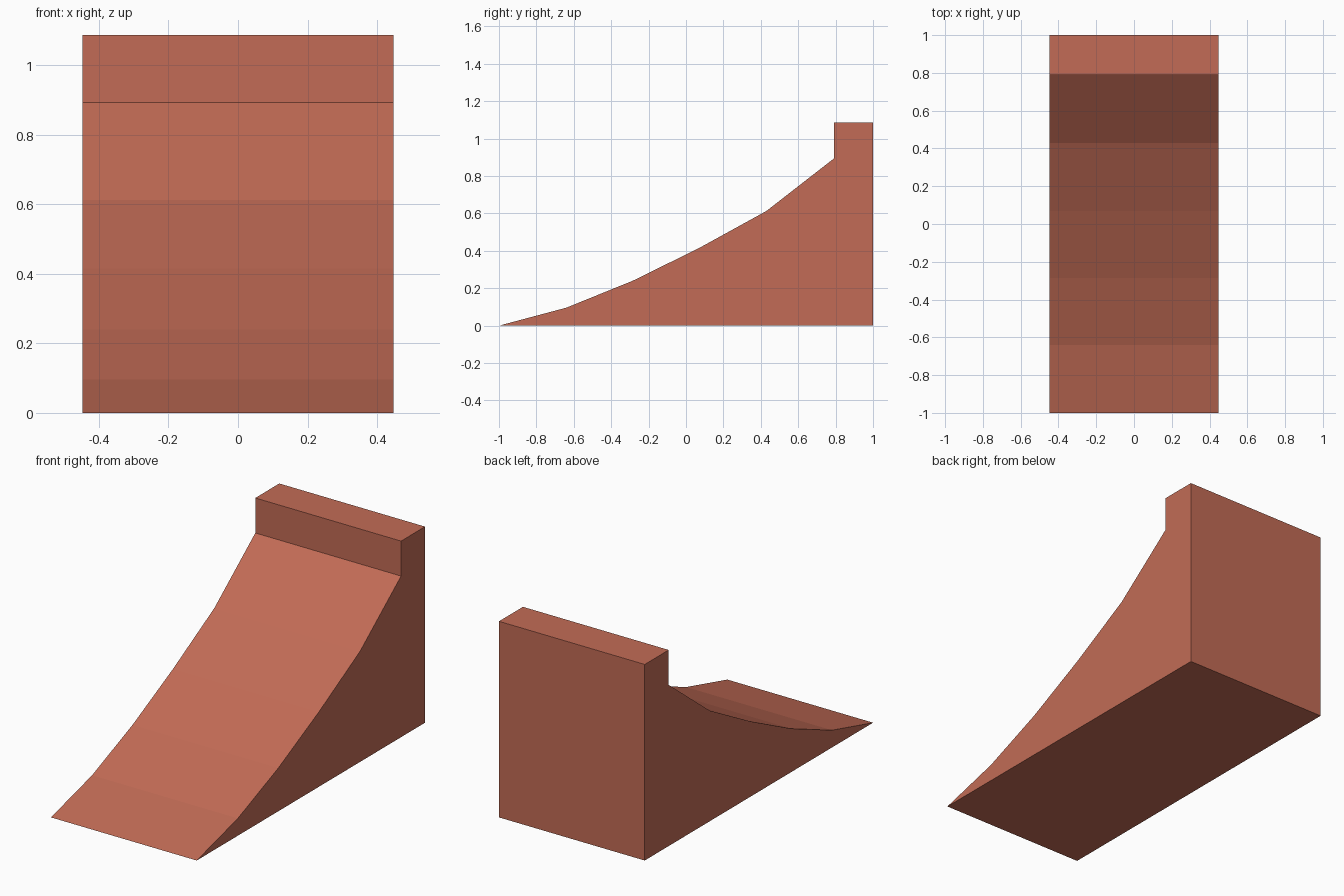
import bpy, bmesh

if "Cube" in bpy.data.objects:
    bpy.data.objects.remove(bpy.data.objects["Cube"])

HALF_WIDTH = 0.447

# Side profile (y, z): curved slope, raised lip, vertical back
profile = [(-1, 0), (-0.64, 0.096), (-0.285, 0.24), (0.07, 0.415), (0.43, 0.613),
           (0.79, 0.893), (0.79, 1.087), (1, 1.087), (1, 0)]

clay = bpy.data.materials.new("clay red")
clay.diffuse_color = (0.54, 0.148, 0.092, 1)
clay.use_nodes = True
clay.node_tree.nodes["Principled BSDF"].inputs["Base Color"].default_value = clay.diffuse_color

# Ramp: extrude the profile across the width
bm = bmesh.new()
side = bm.faces.new([bm.verts.new((-HALF_WIDTH, y, z)) for y, z in profile])
extruded = bmesh.ops.extrude_face_region(bm, geom=[side], use_keep_orig=True)
moved = [v for v in extruded["geom"] if isinstance(v, bmesh.types.BMVert)]
bmesh.ops.translate(bm, verts=moved, vec=(2 * HALF_WIDTH, 0, 0))
bmesh.ops.recalc_face_normals(bm, faces=bm.faces)

mesh = bpy.data.meshes.new("ramp")
bm.to_mesh(mesh)
bm.free()
mesh.materials.append(clay)
bpy.context.collection.objects.link(bpy.data.objects.new("ramp", mesh))
